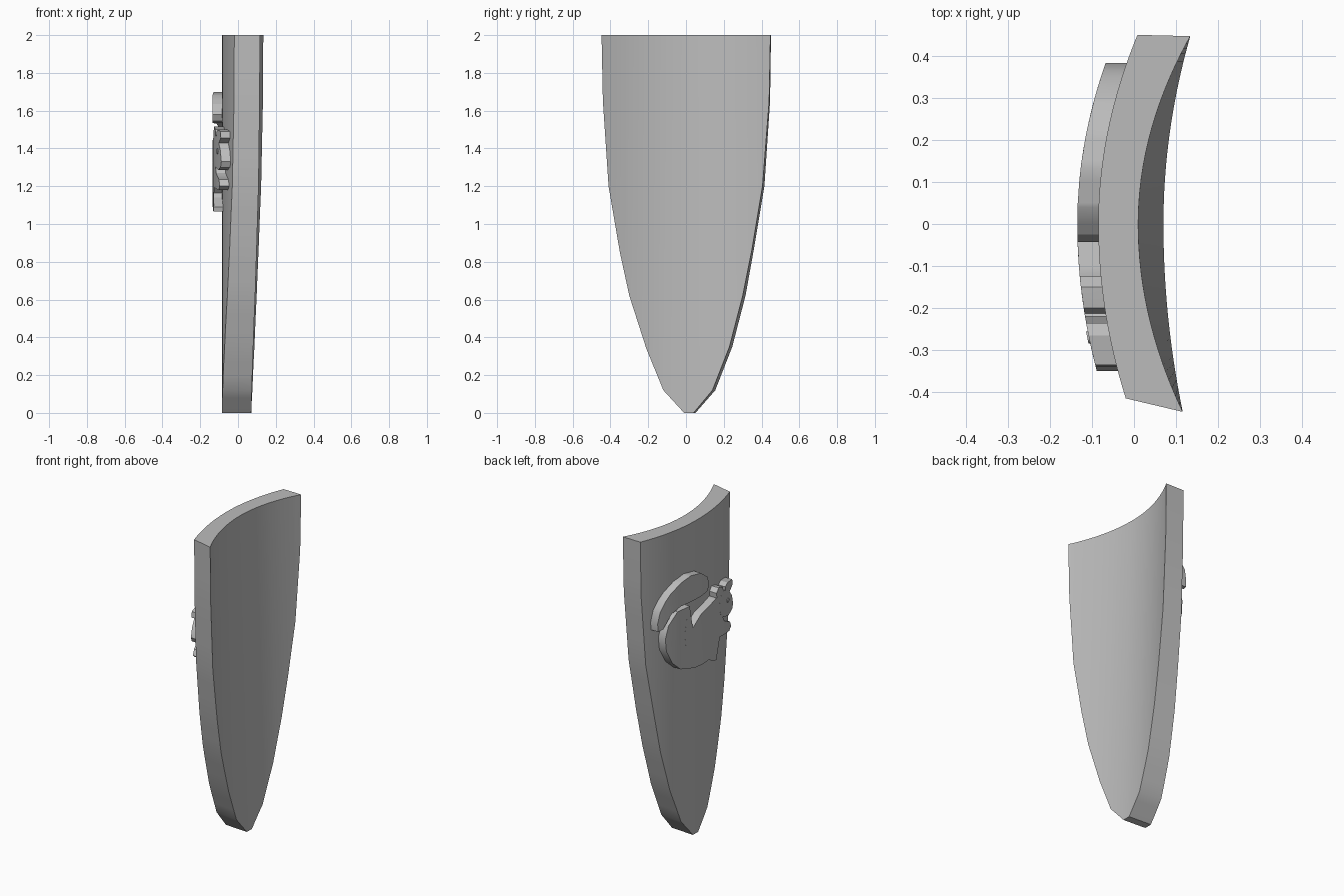
import bpy, bmesh, math

if "Cube" in bpy.data.objects:
    bpy.data.objects.remove(bpy.data.objects["Cube"], do_unlink=True)

grey = bpy.data.materials.new("plain_grey")
grey.use_nodes = True
grey.diffuse_color = (0.5, 0.5, 0.5, 1)
grey.node_tree.nodes["Principled BSDF"].inputs["Base Color"].default_value = (0.5, 0.5, 0.5, 1)


def finish(bm, name, angle):
    bmesh.ops.recalc_face_normals(bm, faces=bm.faces)
    mesh = bpy.data.meshes.new(name)
    bm.to_mesh(mesh)
    bm.free()
    mesh.materials.append(grey)
    obj = bpy.data.objects.new(name, mesh)
    bpy.context.collection.objects.link(obj)
    bpy.ops.object.select_all(action="DESELECT")
    obj.select_set(True)
    bpy.context.view_layer.objects.active = obj
    bpy.ops.object.shade_smooth_by_angle(angle=math.radians(angle))
    return obj


def outer_x(y):
    """Curved outer surface of the shield."""
    return -0.085 + (0.46 if y > 0 else 0.38) * y * y


# Shield outline: back y, front y, height of the lower rim
rim = [(-0.447, -0.415, 2), (-0.44, -0.41, 1.65), (-0.41, -0.38, 1.2),
       (-0.35, -0.325, 0.85), (-0.3, -0.275, 0.62), (-0.21, -0.19, 0.34),
       (-0.12, -0.1, 0.12), (-0.01, 0, 0), (0.04, 0.05, 0),
       (0.14, 0.155, 0.12), (0.23, 0.245, 0.35), (0.3, 0.315, 0.62),
       (0.35, 0.36, 0.87), (0.405, 0.415, 1.2), (0.44, 0.445, 1.65),
       (0.447, 0.45, 2)]


def build_shield():
    bm = bmesh.new()
    columns = []
    steps = 3
    for a, b in zip(rim, rim[1:]):
        for i in range(steps):
            columns.append([p + (q - p) * i / steps for p, q in zip(a, b)])
    columns.append(rim[-1])
    rings = []
    for yb, yf, z in columns:
        side = 0.62 if yb > 0 else 0.53
        top_x = 0.01 + side * yb * yb
        low_x = 0.07 + (side - 0.3) * yb * yb
        # The back wall runs straight from the top edge to the lower rim
        points = [(outer_x(yf), yf, z), (outer_x(yf), yf, 2),
                  (top_x, yb, 2), (low_x, yb, z)]
        if z == 2:
            points[3] = points[2]
        rings.append([bm.verts.new(p) for p in points])
    for r, s in zip(rings, rings[1:]):
        for i in range(4):
            j = (i + 1) % 4
            bm.faces.new((r[i], r[j], s[j], s[i]))
    bmesh.ops.remove_doubles(bm, verts=bm.verts, dist=0.0005)
    # Close the seam at each end when it is still open
    bmesh.ops.holes_fill(bm, edges=[e for e in bm.edges if e.is_boundary])
    return finish(bm, "shield", 25)


def raised_part(name, outline, depth=0.05, sink=0.004):
    """Extrude a (y, z) outline and bend it over the shield."""
    bm = bmesh.new()
    bm.faces.new([bm.verts.new((-depth, y, z)) for y, z in outline])
    bmesh.ops.triangulate(bm, faces=bm.faces)
    for i in range(-7, 8):
        geom = list(bm.verts) + list(bm.edges) + list(bm.faces)
        bmesh.ops.bisect_plane(bm, geom=geom, plane_co=(0, i * 0.05, 0), plane_no=(0, 1, 0))
    extruded = bmesh.ops.extrude_face_region(bm, geom=list(bm.faces), use_keep_orig=True)
    for v in extruded["geom"]:
        if isinstance(v, bmesh.types.BMVert):
            v.co.x = sink
    for v in bm.verts:
        v.co.x += outer_x(v.co.y)
    return finish(bm, name, 30)


def disc(y, z, ry, rz, count=14):
    turns = [2 * math.pi * i / count for i in range(count)]
    return [(y + ry * math.cos(t), z + rz * math.sin(t)) for t in turns]


build_shield()

# Upper curl of the tail
raised_part("emblem_tail", [
    (0.38, 1.42), (0.383, 1.47), (0.366, 1.54), (0.33, 1.595), (0.29, 1.636),
    (0.216, 1.68), (0.133, 1.7), (0.04, 1.684), (-0.025, 1.635), (-0.043, 1.58),
    (-0.025, 1.545), (0.04, 1.535), (0.13, 1.54), (0.216, 1.532), (0.285, 1.505),
    (0.32, 1.46), (0.345, 1.425)])

# Lower tail, haunch, foot, arm and neck in one outline
raised_part("emblem_body", [
    (0.142, 1.51), (0.24, 1.505), (0.307, 1.437), (0.33, 1.355), (0.322, 1.276),
    (0.277, 1.186), (0.216, 1.13), (0.1, 1.1), (0.02, 1.095), (-0.039, 1.1),
    (-0.09, 1.07), (-0.125, 1.065), (-0.13, 1.09), (-0.05, 1.14), (-0.03, 1.165),
    (-0.065, 1.2), (-0.071, 1.25), (-0.06, 1.3), (-0.018, 1.335), (0.03, 1.33),
    (-0.015, 1.35), (-0.07, 1.32), (-0.09, 1.25), (-0.125, 1.2), (-0.2, 1.19),
    (-0.225, 1.215), (-0.29, 1.18), (-0.318, 1.2), (-0.3, 1.235), (-0.225, 1.27),
    (-0.2, 1.31), (-0.23, 1.4), (-0.18, 1.45), (-0.117, 1.46), (-0.039, 1.44),
    (0.04, 1.42), (0.115, 1.36), (0.175, 1.27), (0.183, 1.34), (0.167, 1.43)])

# Head with its pointed snout
raised_part("emblem_head", [
    (-0.16, 1.44), (-0.17, 1.34), (-0.215, 1.3), (-0.28, 1.285), (-0.335, 1.3),
    (-0.35, 1.33), (-0.33, 1.39), (-0.285, 1.44), (-0.22, 1.47)])

# Ears and eye
raised_part("emblem_near_ear", [
    (-0.13, 1.44), (-0.125, 1.49), (-0.15, 1.515), (-0.2, 1.5), (-0.215, 1.46)])
raised_part("emblem_far_ear", [
    (-0.24, 1.44), (-0.235, 1.485), (-0.265, 1.5), (-0.335, 1.49),
    (-0.34, 1.455), (-0.29, 1.425)])
raised_part("emblem_eye", disc(-0.27, 1.385, 0.014, 0.014), depth=0.054)
